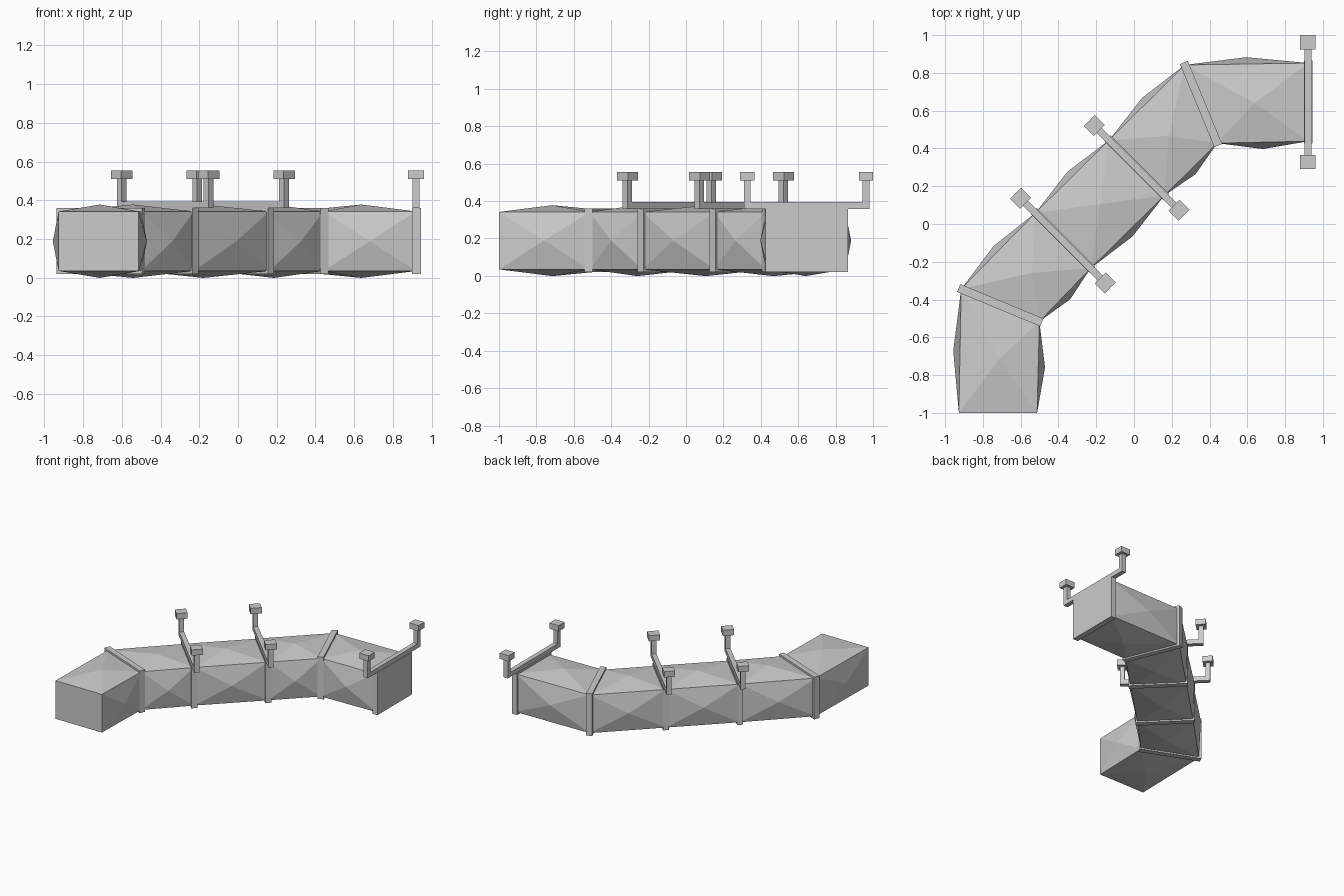
import bpy, bmesh, math
from mathutils import Matrix, Vector

if "Cube" in bpy.data.objects:
    bpy.data.objects.remove(bpy.data.objects["Cube"])

HALF_W, Z0, Z1, BULGE = 0.207, 0.035, 0.342, 0.036

# Joint position, angle of the duct direction, mitre stretch
MITRE = 1 / math.cos(math.radians(22.5))
joints = [
    ((-0.72, -1.0), 90, 1),
    ((-0.708, -0.43), 67.5, MITRE),
    ((-0.375, -0.087), 45, 1),
    ((0.015, 0.298), 45, 1),
    ((0.355, 0.635), 22.5, MITRE),
    ((0.922, 0.645), 0, 1),
]


def finish(bm, name):
    bmesh.ops.recalc_face_normals(bm, faces=bm.faces)
    mesh = bpy.data.meshes.new(name)
    bm.to_mesh(mesh)
    bm.free()
    obj = bpy.data.objects.new(name, mesh)
    bpy.context.collection.objects.link(obj)
    return obj


def add_box(bm, frame, center, size):
    m = frame @ Matrix.Translation(center) @ Matrix.Diagonal((*size, 1))
    bmesh.ops.create_cube(bm, size=1, matrix=m)


def frame_at(pos, deg):
    return Matrix.Translation((*pos, 0)) @ Matrix.Rotation(math.radians(deg), 4, 'Z')


# Duct: square rings joined, each panel puffed out to a shallow pyramid
bm = bmesh.new()
rings = []
for pos, deg, stretch in joints:
    f, w = frame_at(pos, deg), HALF_W * stretch
    rings.append([bm.verts.new(f @ Vector((0, y, z)))
                  for y, z in ((-w, Z0), (w, Z0), (w, Z1), (-w, Z1))])
panels = []
for a, b in zip(rings, rings[1:]):
    for i in range(4):
        j = (i + 1) % 4
        panels.append(bm.faces.new((a[i], a[j], b[j], b[i])))
bm.faces.new(rings[0])
bm.faces.new(rings[-1])
bmesh.ops.recalc_face_normals(bm, faces=bm.faces)
bmesh.ops.poke(bm, faces=panels, offset=BULGE, center_mode='MEAN')
finish(bm, "duct")

# Flanges: flat collars around every joint
for n, (pos, deg, stretch) in enumerate(joints[1:], 1):
    bm = bmesh.new()
    add_box(bm, frame_at(pos, deg), (0, 0, 0.19),
            (0.045, 0.44 * stretch, 0.34))
    finish(bm, f"flange_{n}")

# Hangers: crossbar with two posts and ceiling pads
for n, k in enumerate((2, 3, 5), 1):
    pos, deg, _ = joints[k]
    f = frame_at(pos, deg)
    bm = bmesh.new()
    add_box(bm, f, (-0.002, 0, 0.377), (0.037, 0.67, 0.036))
    for s in (-1, 1):
        add_box(bm, f, (-0.002, s * 0.3175, 0.4525), (0.037, 0.035, 0.115))
        add_box(bm, f, (-0.002, s * 0.3175, 0.532), (0.083, 0.075, 0.046))
    finish(bm, f"hanger_{n}")
